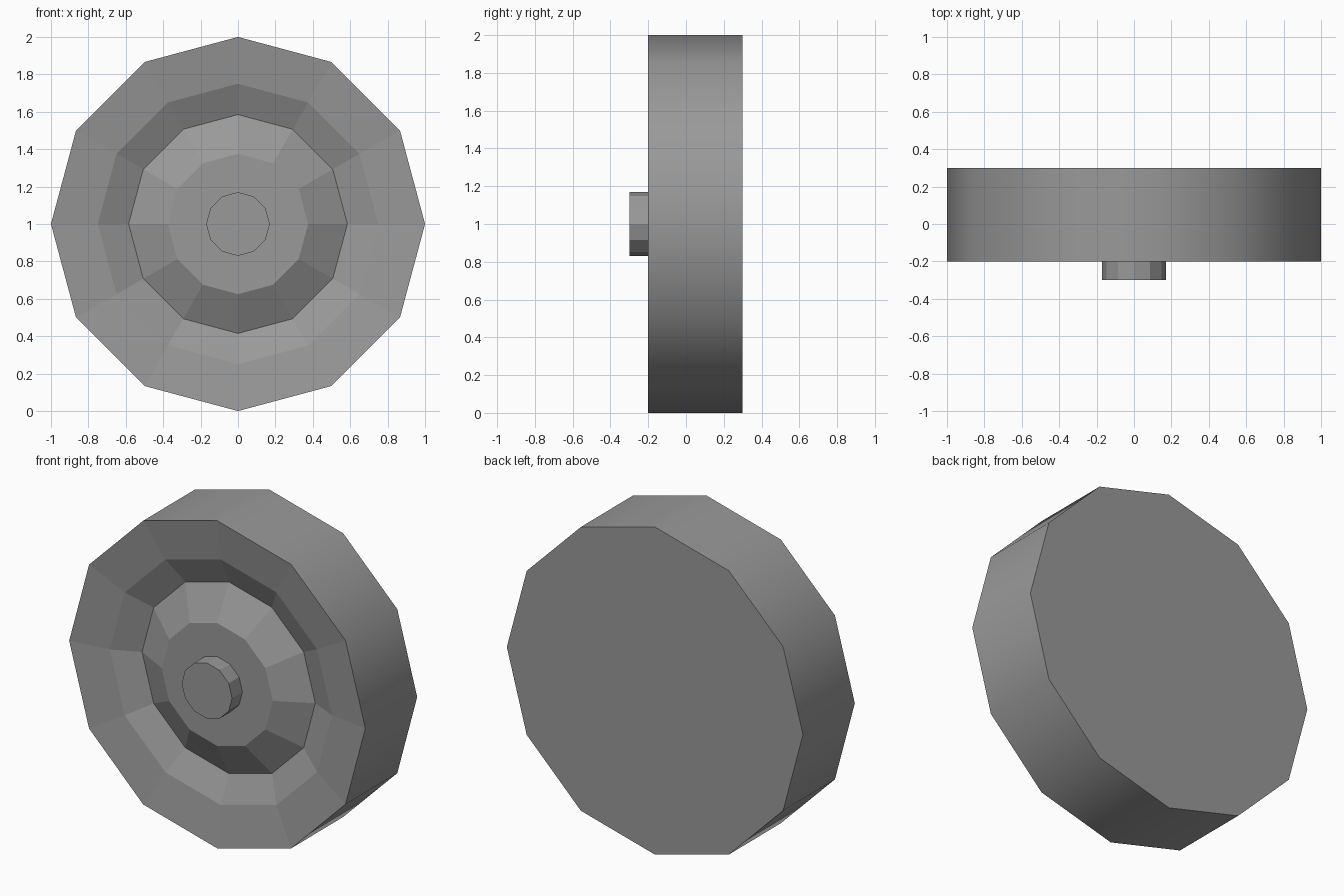
import bpy, bmesh
from math import cos, sin, tau

if "Cube" in bpy.data.objects:
    bpy.data.objects.remove(bpy.data.objects["Cube"])

SIDES = 12
CENTRE_Z = 1.0

# Dark grey shared by all parts
dark_grey = bpy.data.materials.new("dark_grey")
dark_grey.diffuse_color = (0.32, 0.32, 0.32, 1.0)
dark_grey.use_nodes = True
dark_grey.node_tree.nodes["Principled BSDF"].inputs["Base Color"].default_value = dark_grey.diffuse_color


def lathe(name, profile, smooth_bands=()):
    """Revolve (radius, y) points around the y axis and cap both ends."""
    bm = bmesh.new()
    rings = [[bm.verts.new((r * cos(tau * i / SIDES), y, r * sin(tau * i / SIDES)))
              for i in range(SIDES)] for r, y in profile]
    for band, (a, b) in enumerate(zip(rings, rings[1:])):
        for i in range(SIDES):
            j = (i + 1) % SIDES
            face = bm.faces.new((a[i], a[j], b[j], b[i]))
            face.smooth = band in smooth_bands
    bm.faces.new(rings[0])
    bm.faces.new(rings[-1])
    bmesh.ops.recalc_face_normals(bm, faces=bm.faces[:])
    # Keep the tread corners crisp where it meets the flat faces
    for edge in bm.edges:
        edge.smooth = all(f.smooth for f in edge.link_faces)
    mesh = bpy.data.meshes.new(name)
    bm.to_mesh(mesh)
    bm.free()
    mesh.materials.append(dark_grey)
    obj = bpy.data.objects.new(name, mesh)
    obj.location.z = CENTRE_Z
    bpy.context.collection.objects.link(obj)
    return obj


# Wheel: flat back, smooth tread, bevelled sidewall, V groove, raised centre
lathe("wheel", [(1.0, 0.3), (1.0, -0.2), (0.75, -0.165),
                (0.585, -0.09), (0.375, -0.2)], smooth_bands={0})

# Axle hub standing out from the centre disc
lathe("hub", [(0.17, -0.2), (0.17, -0.3)])
